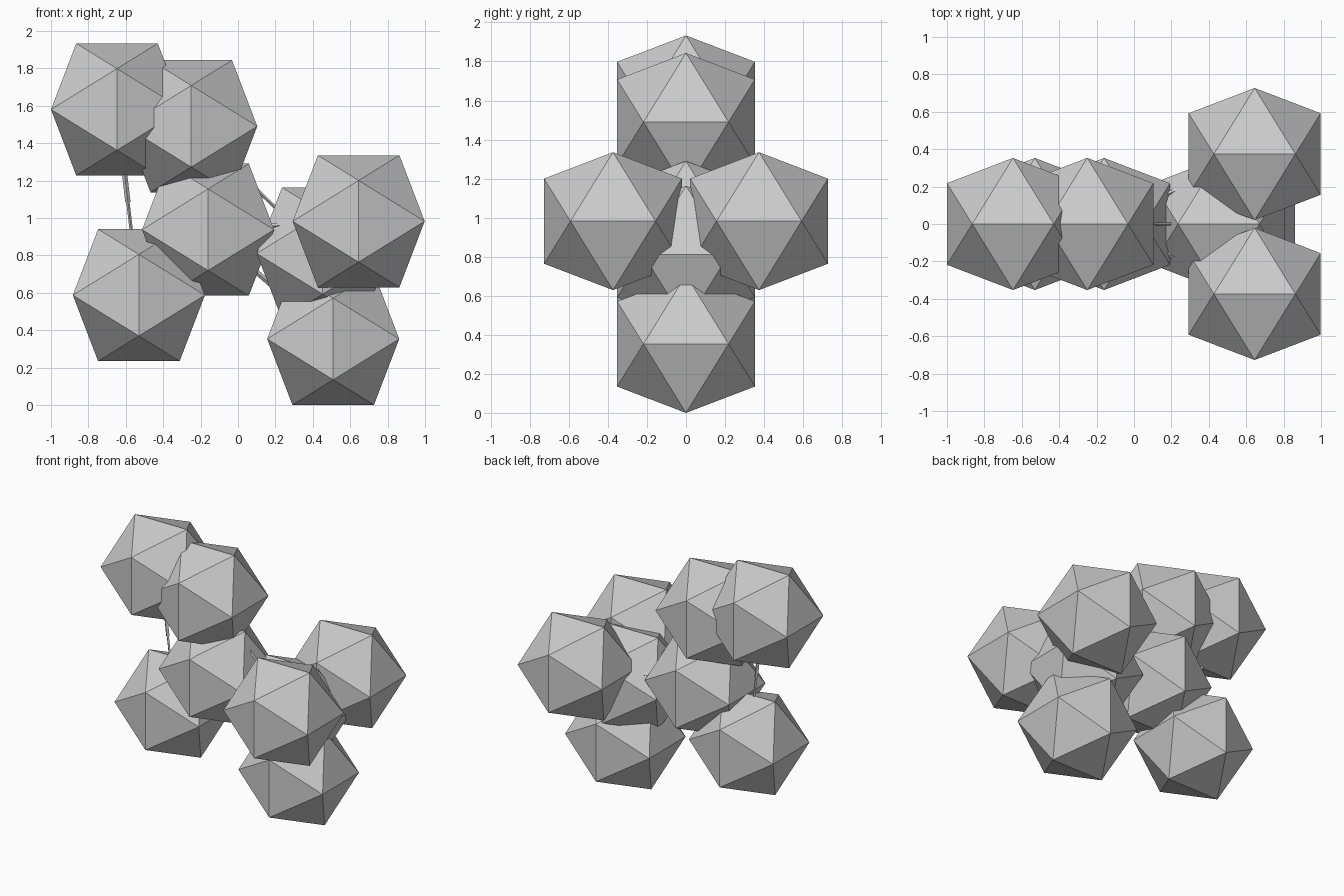
import bpy
import bmesh
from mathutils import Vector
from itertools import product

if "Cube" in bpy.data.objects:
    bpy.data.objects.remove(bpy.data.objects["Cube"])

# Ball centres: a small molecule, mirrored across y = 0
balls = {
    "end_ball": (-0.647, 0, 1.58),
    "upper_ball": (-0.25, 0, 1.49),
    "middle_ball": (-0.16, 0, 0.937),
    "lower_left_ball": (-0.53, 0, 0.587),
    "joint_ball": (0.453, 0, 0.81),
    "front_ball": (0.645, -0.374, 0.982),
    "back_ball": (0.645, 0.374, 0.982),
    "lower_right_ball": (0.509, 0, 0.353),
}
SHORT, LONG = 0.218, 0.353


def add_object(name, bm, location=(0, 0, 0)):
    mesh = bpy.data.meshes.new(name)
    bm.to_mesh(mesh)
    bm.free()
    obj = bpy.data.objects.new(name, mesh)
    obj.location = location
    bpy.context.collection.objects.link(obj)
    return obj


def ball(name, centre):
    # Icosahedron standing on an edge: hull of three crossed golden rectangles
    bm = bmesh.new()
    for s, t in product((-SHORT, SHORT), (-LONG, LONG)):
        for p in ((s, 0, t), (t, s, 0), (0, t, s)):
            bm.verts.new(p)
    bmesh.ops.convex_hull(bm, input=bm.verts[:])
    bmesh.ops.recalc_face_normals(bm, faces=bm.faces[:])
    add_object(name, bm, centre)


def half_stick(name, start, end, radius):
    # Thin four-sided rod between two points
    axis = end - start
    bm = bmesh.new()
    bmesh.ops.create_cone(bm, cap_ends=True, segments=4, radius1=radius,
                          radius2=radius, depth=axis.length)
    obj = add_object(name, bm, (start + end) / 2)
    obj.rotation_mode = 'QUATERNION'
    obj.rotation_quaternion = axis.to_track_quat('Z', 'Y')


for name, centre in balls.items():
    ball(name, centre)

# Sticks linking the balls, a thicker and a thinner half each
links = [
    ("end_ball", "lower_left_ball"),
    ("upper_ball", "joint_ball"),
    ("middle_ball", "lower_right_ball"),
    ("middle_ball", "front_ball"),
    ("middle_ball", "back_ball"),
    ("middle_ball", "joint_ball"),
]
for a, b in links:
    pa, pb = Vector(balls[a]), Vector(balls[b])
    mid = (pa + pb) / 2
    half_stick("stick_thick_half", pa, mid, 0.014)
    half_stick("stick_thin_half", mid, pb, 0.009)
